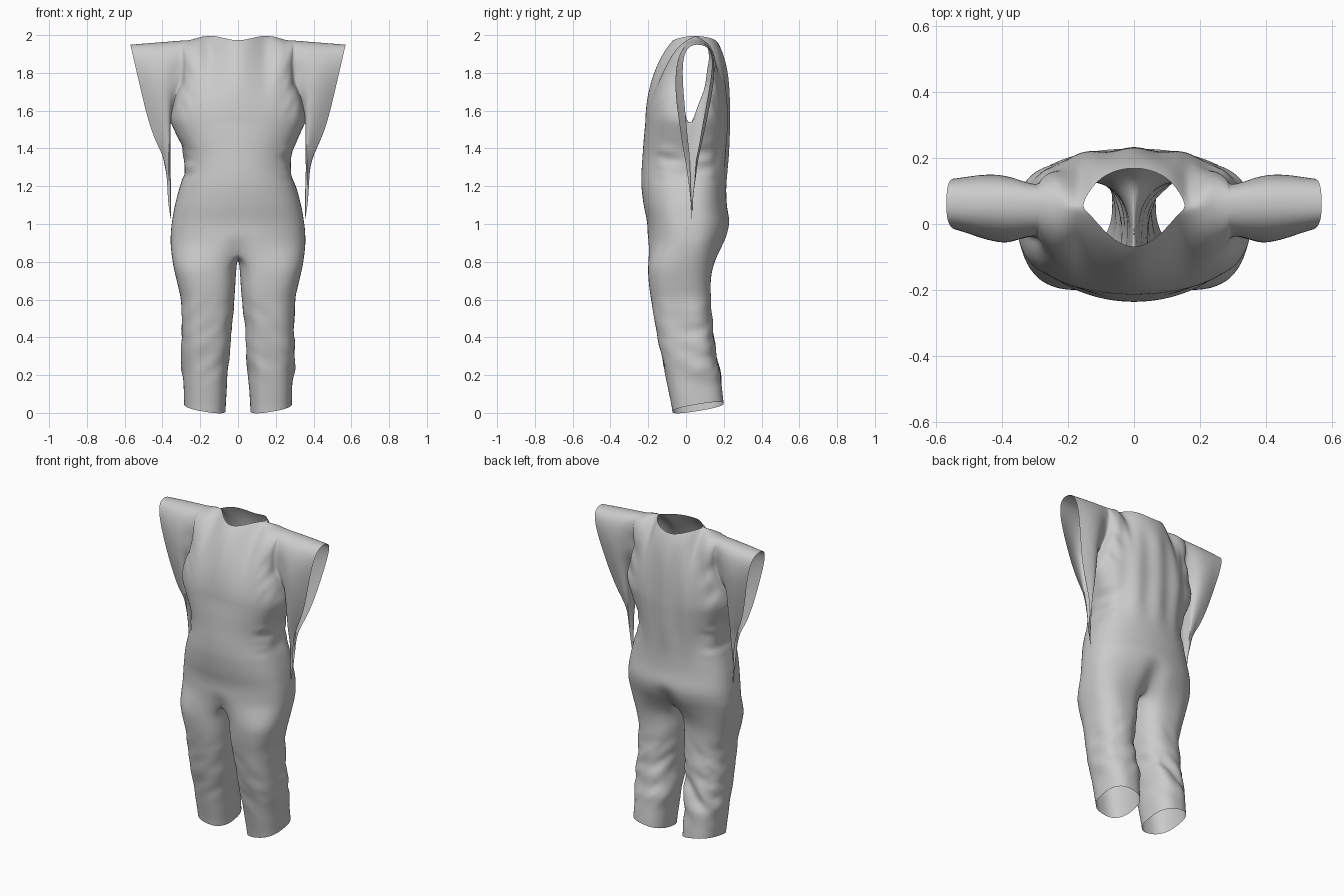
import bpy, bmesh, math
from mathutils import Vector, noise

if "Cube" in bpy.data.objects:
    bpy.data.objects.remove(bpy.data.objects["Cube"])

N, M, S, K = 20, 22, 10, 9     # columns per half, column rows, sleeve columns, crotch points
ARM_Z, HIP_Z = 1.54, 0.88

# z, half width, front y, back y
BODY = [(0, .285, -.07, .20), (.2, .29, -.11, .18), (.3, .297, -.13, .155), (.4, .30, -.15, .14),
        (.6, .30, -.185, .13), (.7, .325, -.2, .13), (.8, .35, -.205, .145), (.86, .358, -.205, .185),
        (.92, .36, -.205, .222), (1.0, .352, -.203, .234), (1.1, .335, -.225, .215), (1.2, .308, -.237, .212),
        (1.28, .28, -.236, .217), (1.36, .28, -.23, .222), (1.45, .315, -.224, .226), (1.54, .36, -.215, .23),
        (1.7, .36, -.2, .22)]
INSEAM = [(0, .066), (.2, .055), (.4, .038), (.6, .02), (.74, .008), (.9, .0)]


def lerp(a, b, t):
    return a + (b - a) * t


def step(a, b, x):
    t = min(1, max(0, (x - a) / (b - a)))
    return t * t * (3 - 2 * t)


def look(table, z, col):
    z = min(max(z, table[0][0]), table[-1][0])
    for a, b in zip(table, table[1:]):
        if z <= b[0]:
            return lerp(a[col], b[col], (z - a[0]) / (b[0] - a[0]))


def smooth_look(table, z, col):
    return sum(look(table, z + d, col) for d in (-.03, -.015, 0, .015, .03)) / 5


def spow(v, p):
    return math.copysign(abs(v) ** p, v)


def ring_point(u, back, z):
    """Point on the torso outline; u runs -1..1 from side to side."""
    w, f, b = (ARM_Z == z and look or smooth_look)(BODY, z, 1), smooth_look(BODY, z, 2), smooth_look(BODY, z, 3)
    x = w * math.sin(u * math.pi / 2)
    y = .02 + ((b if back else f) - .02) * max(0, math.cos(u * math.pi / 2)) ** .75
    low = 1 - step(.84, 1.02 if back else .93, z)     # crease toward the crotch
    y = .02 + (y - .02) * (1 - (.3 if back else .22) * low * math.exp(-(x / .05) ** 2))
    return Vector((x, y, z))


def column(c, back):
    """Vertical strip from the chest or sleeve seam up to the shoulder or neck edge."""
    side = 1 if back else -1
    if abs(c) <= 1:
        p0 = ring_point(c, back, ARM_Z)
        x = abs(p0.x)
        k = min(1, x / .15)
        neck = math.sqrt(1 - k * k) if back else math.cos(k * math.pi / 2)
        zt = lerp(1.972, 1.997, step(0, .15, x)) if x < .15 else lerp(1.997, 1.972, step(.15, .36, x))
        if back:
            zt -= .012 * neck
        yt = .05 + .01 * step(.15, .36, x) + side * .12 * neck
        a, b = step(.06, .3, x), step(.25, .36, x)
        p1 = (p0.y + side * (.05 if back else .04) * b, lerp(1.74 if back else 1.71, 1.7, b))
        p2 = (yt + side * lerp(.05 if back else .085, .13 if back else .155, a), zt - lerp(.09, 0, a))
        xt = x - .07 * step(.15, .36, x)              # panel narrows at the armhole
    else:
        s = abs(c) - 1
        p0 = Vector((lerp(.36, .35, s), .02 + .01 * s, ARM_Z - .54 * s))
        zt, yt, xt = 1.972 - .022 * s, .06, lerp(.29, .57, s)
        puff = .09 * math.sin(math.pi * s)
        p1 = ((lerp(.07, .045, s) if back else lerp(-.02, .03, s)) + side * puff, lerp(1.7, 1.6, s))
        p2 = (lerp(.19, .245, s) if back else lerp(-.095, -.095, s), zt)
    pts = []
    for j in range(M + 1):
        t = j / M
        q = 1 - t
        wts = (q ** 3, 3 * q * q * t, 3 * q * t * t, t ** 3)
        y = sum(w * v for w, v in zip(wts, (p0.y, p1[0], p2[0], yt)))
        z = sum(w * v for w, v in zip(wts, (p0.z, p1[1], p2[1], zt)))
        f = max(0, (z - p0.z) / (zt - p0.z))
        if abs(c) > 1:
            f = max(0, f - .17 * math.exp(-((f - .32) / .16) ** 2) * step(0, .2, f))
        else:
            f = step(0, .6, f)
        x = lerp(abs(p0.x), xt, f)
        pts.append(Vector((math.copysign(x, c), y, z)))
    return pts


bm = bmesh.new()


def loft(rows, closed=False):
    """Skin a list of equally long point rows."""
    grid = [[bm.verts.new(p) for p in r] for r in rows]
    n = len(rows[0])
    for a, b in zip(grid, grid[1:]):
        for i in range(n if closed else n - 1):
            k = (i + 1) % n
            bm.faces.new((a[i], a[k], b[k], b[i]))


us = [i / N for i in range(-N, N + 1)]
# the first sleeve column is skipped so the seam column is shared with the panel
cols = [-1 - i / S for i in range(S, 0, -1)] + us + [1 + i / S for i in range(1, S + 1)]

# Torso panels, shoulders and open sleeves
for back in (False, True):
    loft([[ring_point(u, back, lerp(HIP_Z, ARM_Z, j / 26)) for u in us] for j in range(27)])
    loft([column(c, back) for c in cols])

# Trouser legs
for sx in (-1, 1):
    half = [ring_point(i / N, False, HIP_Z) for i in range(N + 1)]
    half += [ring_point(i / N, True, HIP_Z) for i in range(N - 1, -1, -1)]
    f, b = half[0].y, half[-1].y
    for i in range(1, K + 1):                         # crotch seam
        t = i / (K + 1)
        half.append(Vector((0, lerp(b, f, t), HIP_Z - .045 * math.sin(math.pi * t))))
    rows = [half]
    angles = [math.radians(lerp(-130, 130, i / (2 * N))) for i in range(2 * N + 1)]
    angles += [math.radians(lerp(130, 230, i / (K + 1))) for i in range(1, K + 1)]
    for j in range(26):
        z = .79 * (1 - j / 25)
        w, f, b = (smooth_look(BODY, z, c) for c in (1, 2, 3))
        inn = smooth_look(INSEAM, z, 1)
        row = []
        for a in angles:
            cx, cy = spow(math.cos(a), .8), spow(math.sin(a), .8)
            hem = (.022 * (1 + cy) + .018 * (1 + cx) - .012) * (1 - z / .79) ** 3
            row.append(Vector(((w + inn) / 2 + (w - inn) / 2 * cx, (f + b) / 2 + (b - f) / 2 * cy, z + hem)))
        rows.append(row)
    loft([[Vector((p.x * sx, p.y, p.z)) for p in r] for r in rows], True)

bmesh.ops.remove_doubles(bm, verts=bm.verts, dist=.0012)
bmesh.ops.recalc_face_normals(bm, faces=bm.faces)
for lo, hi, times in ((.68, .96, 3), (1.46, 1.9, 2)):  # relax the crotch and armpit joins
    inner = [v for v in bm.verts if not v.is_boundary and lo < v.co.z < hi
             and (hi < 1 or .2 < abs(v.co.x) < .45)]
    for _ in range(times):
        bmesh.ops.smooth_vert(bm, verts=inner, factor=.5, use_axis_x=True, use_axis_y=True, use_axis_z=hi < 1)
bm.normal_update()

# Cloth folds: knee bunching, waist sides, armpit pulls, long back folds
moves = []
for v in bm.verts:
    x, y, z = v.co
    knee = step(.1, .28, z) * (1 - step(.46, .68, z)) * (.3 + .7 * step(-.08, .1, y))
    diag = noise.noise(Vector((x * 8, y * 8, z * 15 + abs(x) * 9)))
    d = .028 * knee * diag
    waist = step(1.18, 1.28, z) * (1 - step(1.36, 1.48, z)) * step(.2, .27, abs(x))
    d += .018 * waist * noise.noise(Vector((x * 8, y * 6, z * 24)))
    pull = math.exp(-((abs(x) - .3) / .06) ** 2 - ((z - 1.7) / .13) ** 2)
    d += .022 * pull * noise.noise(Vector((abs(x) * 22 - z * 9, y * 3, z * 8)))
    if y > .08:
        d += .006 * math.cos(x * 42) * step(1.15, 1.4, z) * (1 - step(1.75, 1.93, z)) * (1 - step(.22, .3, abs(x)))
    moves.append((v, v.normal * d))
for v, m in moves:
    v.co += m

mesh = bpy.data.meshes.new("jumpsuit")
bm.to_mesh(mesh)
bm.free()
suit = bpy.data.objects.new("jumpsuit", mesh)
bpy.context.collection.objects.link(suit)
for p in mesh.polygons:
    p.use_smooth = True
sub = suit.modifiers.new("soften", 'SUBSURF')
sub.levels = sub.render_levels = 1
